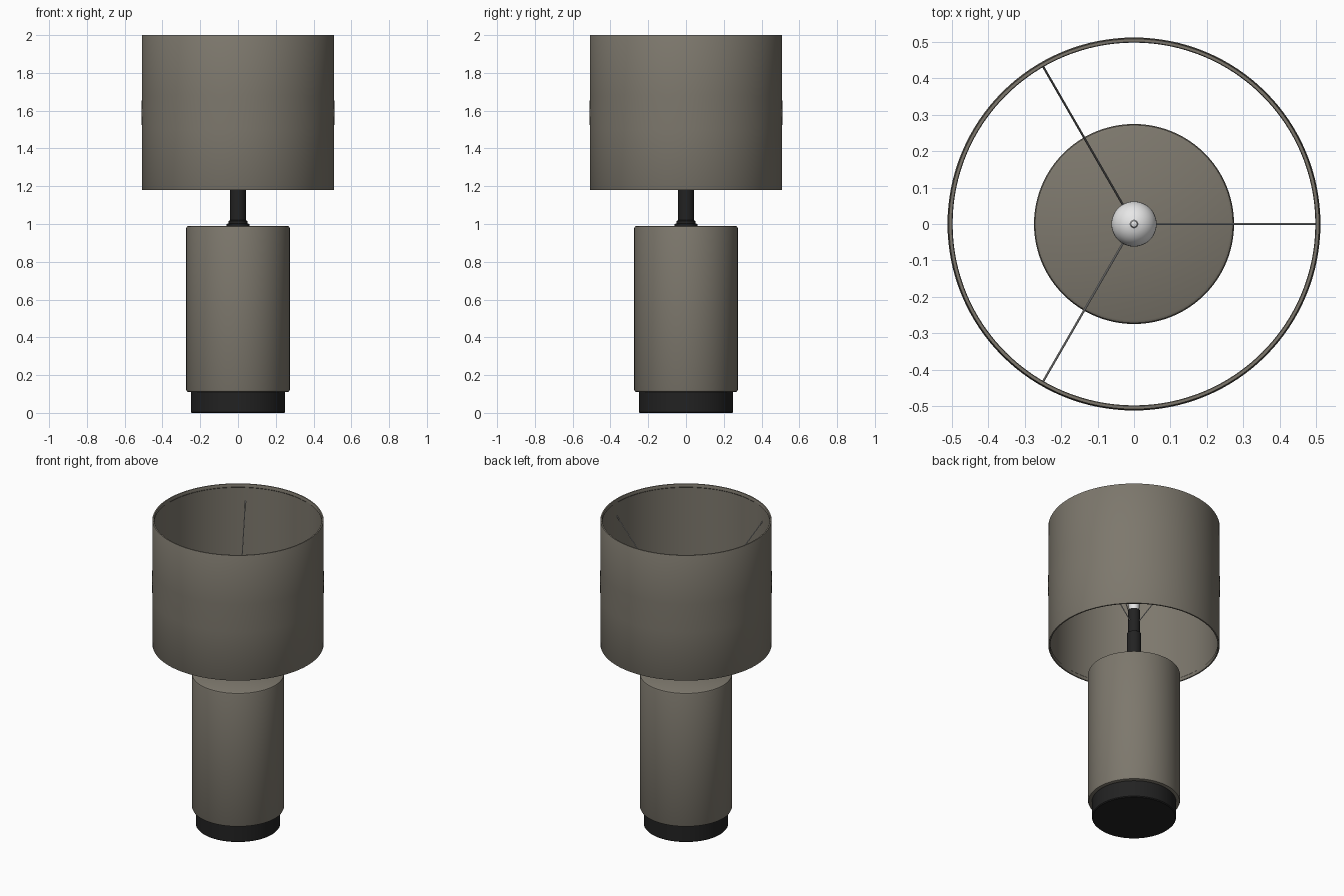
import bpy, bmesh, math
from mathutils import Vector

if "Cube" in bpy.data.objects:
    bpy.data.objects.remove(bpy.data.objects["Cube"])


def material(name, rgb):
    m = bpy.data.materials.new(name)
    m.diffuse_color = (*rgb, 1.0)
    m.use_nodes = True
    m.node_tree.nodes["Principled BSDF"].inputs["Base Color"].default_value = m.diffuse_color
    return m


TAUPE = material("taupe", (0.205, 0.187, 0.152))
BLACK = material("black", (0.016, 0.016, 0.016))
WHITE = material("bulb_white", (0.85, 0.85, 0.85))
METAL = material("light_metal", (0.45, 0.45, 0.44))


def finish(name, bm, mat):
    bmesh.ops.recalc_face_normals(bm, faces=bm.faces)
    mesh = bpy.data.meshes.new(name)
    bm.to_mesh(mesh)
    bm.free()
    mesh.materials.append(mat)
    obj = bpy.data.objects.new(name, mesh)
    bpy.context.collection.objects.link(obj)
    bpy.ops.object.select_all(action='DESELECT')
    obj.select_set(True)
    bpy.context.view_layer.objects.active = obj
    bpy.ops.object.shade_smooth_by_angle(angle=math.radians(35))
    return obj


def lathe(name, profile, mat, steps=96, closed=False):
    """Spin (radius, z) points around the z axis."""
    bm = bmesh.new()
    verts = [bm.verts.new((r, 0, z)) for r, z in profile]
    pairs = list(zip(verts, verts[1:]))
    if closed:
        pairs.append((verts[-1], verts[0]))
    edges = [bm.edges.new(p) for p in pairs]
    bmesh.ops.spin(bm, geom=verts + edges, axis=(0, 0, 1), cent=(0, 0, 0),
                   angle=math.tau, steps=steps, use_merge=True)
    bmesh.ops.remove_doubles(bm, verts=bm.verts, dist=1e-5)
    return finish(name, bm, mat)


def rod(name, a, b, radius, mat):
    a, b = Vector(a), Vector(b)
    bm = bmesh.new()
    bmesh.ops.create_cone(bm, cap_ends=True, segments=8, radius1=radius,
                          radius2=radius, depth=(b - a).length)
    rot = (b - a).to_track_quat('Z', 'Y').to_matrix()
    bmesh.ops.rotate(bm, verts=bm.verts, cent=(0, 0, 0), matrix=rot)
    bmesh.ops.translate(bm, verts=bm.verts, vec=(a + b) / 2)
    return finish(name, bm, mat)


# Black plinth
lathe("base", [(0, 0), (0.245, 0), (0.25, 0.005), (0.25, 0.12), (0, 0.12)], BLACK)

# Cylindrical body with softened rims
lathe("body", [(0, 0.11), (0.262, 0.11), (0.27, 0.113), (0.274, 0.122),
               (0.274, 0.978), (0.271, 0.986), (0.264, 0.99), (0, 0.99)], TAUPE)

# Collar, stem and narrower lamp holder
lathe("stem", [(0, 0.985), (0.062, 0.985), (0.062, 0.999), (0.051, 1.003),
               (0.051, 1.015), (0.043, 1.02), (0.043, 1.26), (0.035, 1.265),
               (0.035, 1.42), (0, 1.42)], BLACK, 48)

# Bulb: narrow neck, round glass and small tip
ball = [(0.062 * math.cos(a), 1.53 + 0.062 * math.sin(a))
        for a in (math.radians(-50 + 10 * i) for i in range(14))]
lathe("bulb", [(0, 1.415), (0.03, 1.415), (0.032, 1.45)] + ball +
      [(0.010, 1.592), (0.008, 1.599), (0, 1.602)], WHITE, 48)

# Open drum shade with thin wall and rolled lips
lathe("shade", [(0.507, 1.18), (0.509, 1.184), (0.509, 1.5), (0.511, 1.59),
                (0.509, 1.68), (0.509, 1.996), (0.507, 2.0), (0.499, 2.0),
                (0.497, 1.996), (0.497, 1.98), (0.501, 1.976),
                (0.501, 1.204), (0.497, 1.2), (0.497, 1.184), (0.499, 1.18)],
      TAUPE, 128, closed=True)

# Three sloping wires that carry the shade
for i in range(3):
    a = math.tau * i / 3
    c, s = math.cos(a), math.sin(a)
    rod(f"shade_wire_{i + 1}", (0.03 * c, 0.03 * s, 1.34),
        (0.503 * c, 0.503 * s, 1.89), 0.003, METAL)
